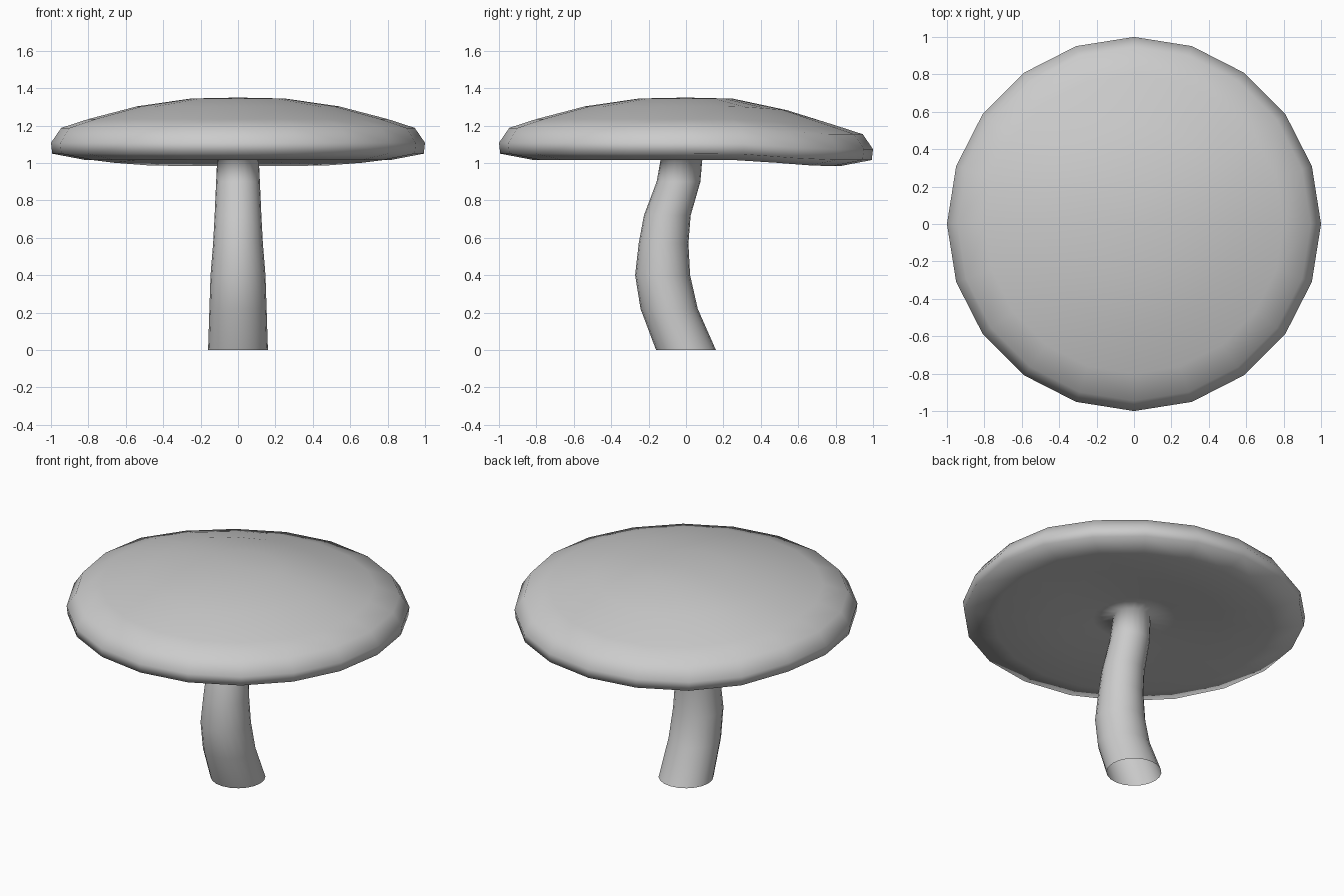
import bpy, bmesh, math

if "Cube" in bpy.data.objects:
    bpy.data.objects.remove(bpy.data.objects["Cube"])

SIDES = 20

# Rings from crown to foot: radius, y offset, z
CAP = [(0.25, 0, 1.345), (0.54, 0, 1.303), (0.80, 0, 1.235), (0.945, 0, 1.188),
       (1.0, 0, 1.108), (0.993, 0, 1.05), (0.82, 0, 1.017), (0.52, 0, 1.022),
       (0.24, 0, 1.035)]
STEM = [(0.11, -0.02, 1.05), (0.117, -0.04, 0.9), (0.125, -0.1, 0.72),
        (0.133, -0.12, 0.57), (0.147, -0.125, 0.4), (0.153, -0.09, 0.22),
        (0.16, 0, 0.0)]


def droop(y):
    """Lowering of the cap towards the back edge."""
    t = min(max((y - 0.2) / 0.6, 0), 1)
    return 0.034 * t * t * (3 - 2 * t)


bm = bmesh.new()


def ring(r, oy, z, sag):
    verts = []
    for i in range(SIDES):
        a = math.tau * i / SIDES
        x, y = r * math.cos(a), oy + r * math.sin(a)
        verts.append(bm.verts.new((x, y, z - (droop(y) if sag else 0))))
    return verts


# Cap and stem are one continuous skin, open at the foot
rings = [ring(*p, True) for p in CAP] + [ring(*p, False) for p in STEM]
crown = bm.verts.new((0, 0, 1.35))
for i in range(SIDES):
    j = (i + 1) % SIDES
    bm.faces.new((crown, rings[0][i], rings[0][j]))
    for a, b in zip(rings, rings[1:]):
        bm.faces.new((a[i], b[i], b[j], a[j]))
for f in bm.faces:
    f.smooth = True

mesh = bpy.data.meshes.new("mushroom")
bm.to_mesh(mesh)
bm.free()
bpy.context.collection.objects.link(bpy.data.objects.new("mushroom", mesh))
